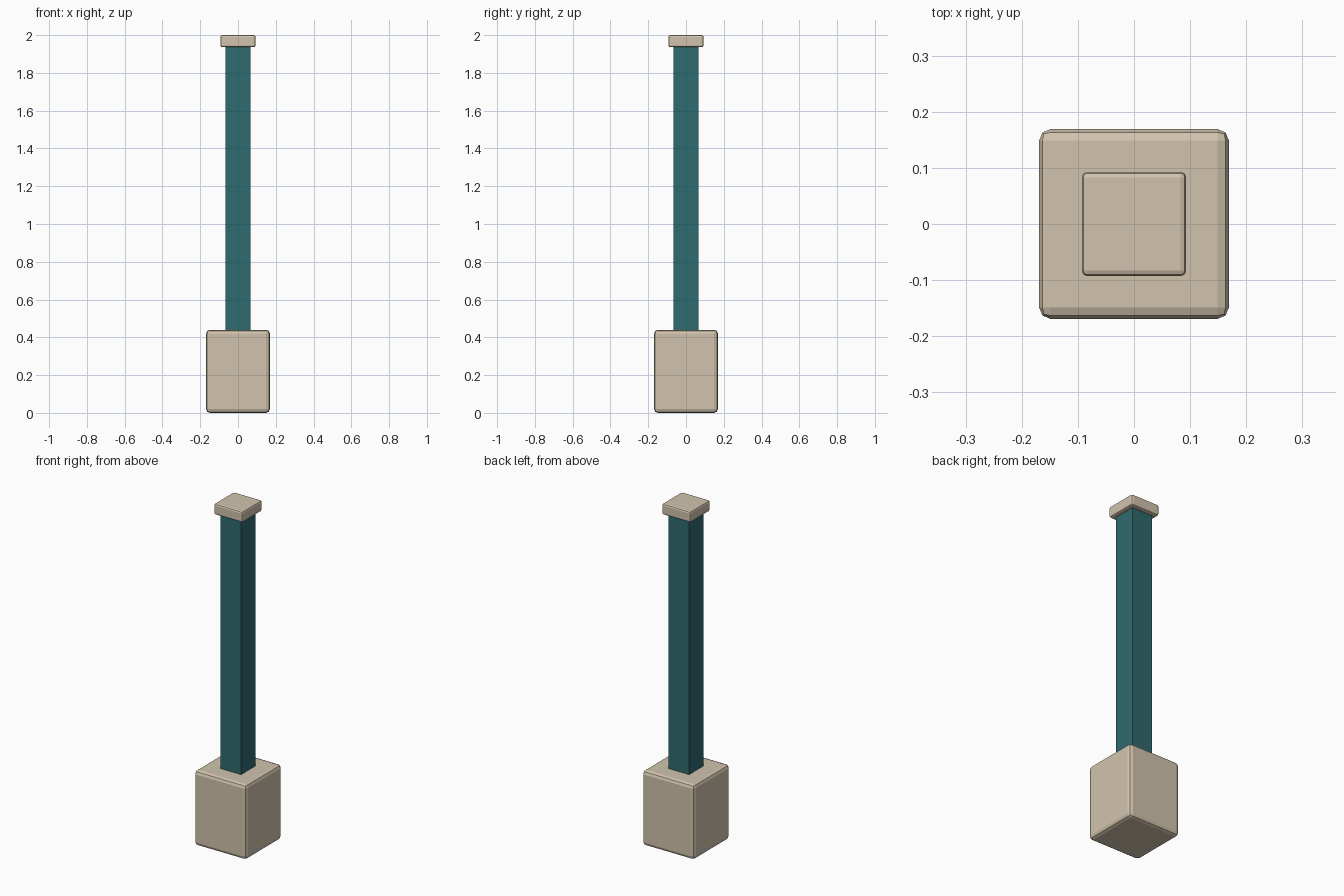
import bpy

default_cube = bpy.data.objects.get("Cube")
if default_cube:
    bpy.data.objects.remove(default_cube, do_unlink=True)


def material(name, rgb):
    mat = bpy.data.materials.new(name)
    mat.use_nodes = True
    color = (*rgb, 1.0)
    mat.diffuse_color = color
    mat.node_tree.nodes["Principled BSDF"].inputs["Base Color"].default_value = color
    return mat


def block(name, width, bottom, top, mat, bevel=0.0):
    """Square upright block, optionally with softened edges."""
    bpy.ops.mesh.primitive_cube_add(size=1, location=(0, 0, (bottom + top) / 2))
    obj = bpy.context.object
    obj.name = name
    obj.scale = (width, width, top - bottom)
    bpy.ops.object.transform_apply(location=False, rotation=False, scale=True)
    obj.data.materials.append(mat)
    if bevel:
        mod = obj.modifiers.new("Soft edges", 'BEVEL')
        mod.width = bevel
        mod.segments = 2
    return obj


stone = material("Warm beige stone", (0.64, 0.55, 0.42))
teal = material("Dark teal paint", (0.028, 0.145, 0.157))

# Footing, post and cap stacked along z
block("base_block", 0.338, 0.0, 0.44, stone, 0.02)
block("post", 0.134, 0.42, 1.95, teal)
block("top_cap", 0.186, 1.936, 2.0, stone, 0.01)
